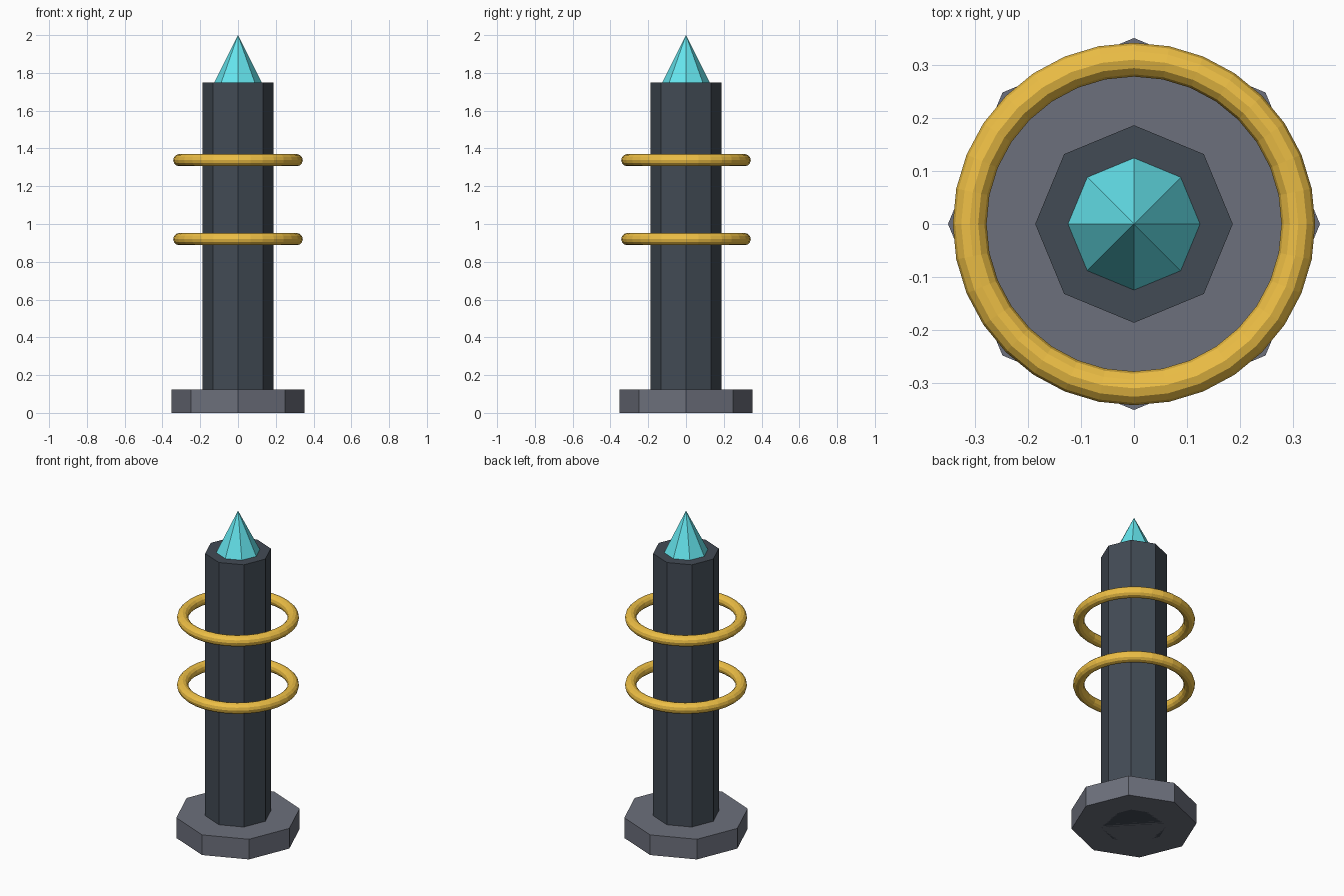
import bpy

if "Cube" in bpy.data.objects:
    bpy.data.objects.remove(bpy.data.objects["Cube"])


def material(name, rgb):
    m = bpy.data.materials.new(name)
    m.diffuse_color = (*rgb, 1.0)
    m.use_nodes = True
    m.node_tree.nodes["Principled BSDF"].inputs["Base Color"].default_value = m.diffuse_color
    return m


def finish(name, mat):
    ob = bpy.context.object
    ob.name = name
    ob.data.materials.append(mat)
    return ob


def octagon(name, r_bottom, r_top, z0, z1, mat):
    """Eight-sided prism or spike standing between two heights."""
    bpy.ops.mesh.primitive_cone_add(vertices=8, radius1=r_bottom, radius2=r_top,
                                    depth=z1 - z0, location=(0, 0, (z0 + z1) / 2))
    return finish(name, mat)


stone = material("stone", (0.15, 0.16, 0.20))
dark = material("dark_stone", (0.055, 0.07, 0.09))
gold = material("gold", (0.85, 0.52, 0.06))
cyan = material("crystal", (0.13, 0.78, 0.85))

# Base slab, column and crystal tip
octagon("base", 0.352, 0.352, 0.0, 0.125, stone)
octagon("column", 0.187, 0.187, 0.0, 1.75, dark)
octagon("crystal_tip", 0.125, 0.0, 1.75, 2.0, cyan)

# Floating rings around the column
for name, z in (("lower_ring", 0.92), ("upper_ring", 1.338)):
    bpy.ops.mesh.primitive_torus_add(major_radius=0.311, minor_radius=0.032,
                                     major_segments=32, minor_segments=12,
                                     location=(0, 0, z))
    finish(name, gold)
